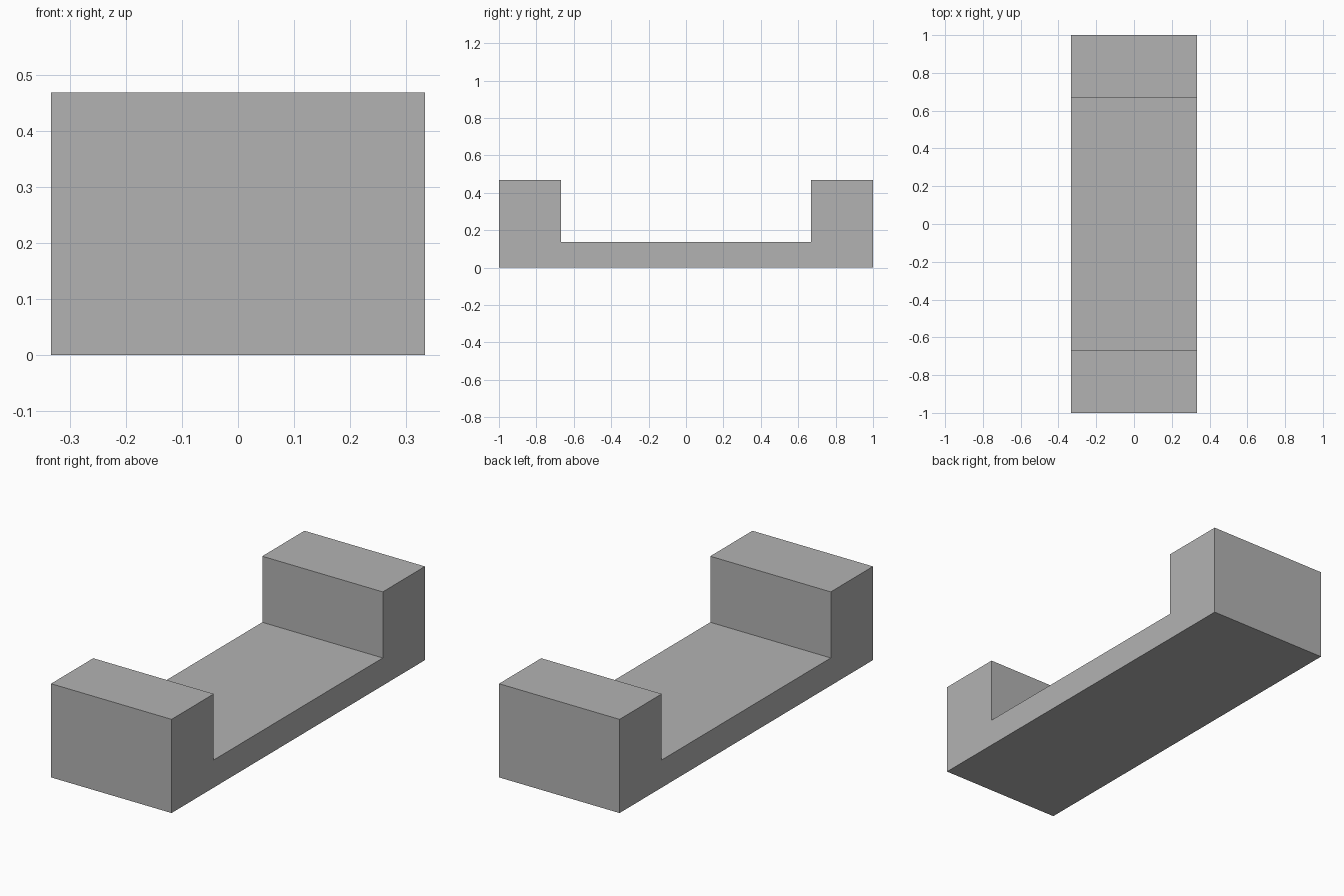
import bpy
import bmesh

cube = bpy.data.objects.get("Cube")
if cube:
    bpy.data.objects.remove(cube, do_unlink=True)

HALF_WIDTH, HALF_LENGTH = 0.333, 1.0
INNER_Y, FLOOR_Z, TOP_Z = 0.667, 0.138, 0.468

# Plain grey material
grey = bpy.data.materials.new("plain grey")
grey.use_nodes = True
colour = (0.45, 0.45, 0.45, 1)
grey.diffuse_color = colour
grey.node_tree.nodes["Principled BSDF"].inputs["Base Color"].default_value = colour

# U-shaped side profile: one half, mirrored along y
half = [(HALF_LENGTH, 0), (HALF_LENGTH, TOP_Z), (INNER_Y, TOP_Z), (INNER_Y, FLOOR_Z)]
profile = half + [(-y, z) for y, z in reversed(half)]

# Extrude the profile across the width
bm = bmesh.new()
side = bm.faces.new([bm.verts.new((-HALF_WIDTH, y, z)) for y, z in profile])
extruded = bmesh.ops.extrude_face_region(bm, geom=[side], use_keep_orig=True)
new_verts = [g for g in extruded["geom"] if isinstance(g, bmesh.types.BMVert)]
bmesh.ops.translate(bm, verts=new_verts, vec=(2 * HALF_WIDTH, 0, 0))
bmesh.ops.recalc_face_normals(bm, faces=bm.faces)

mesh = bpy.data.meshes.new("channel_block")
bm.to_mesh(mesh)
bm.free()
mesh.materials.append(grey)
block = bpy.data.objects.new("channel_block", mesh)
bpy.context.collection.objects.link(block)
